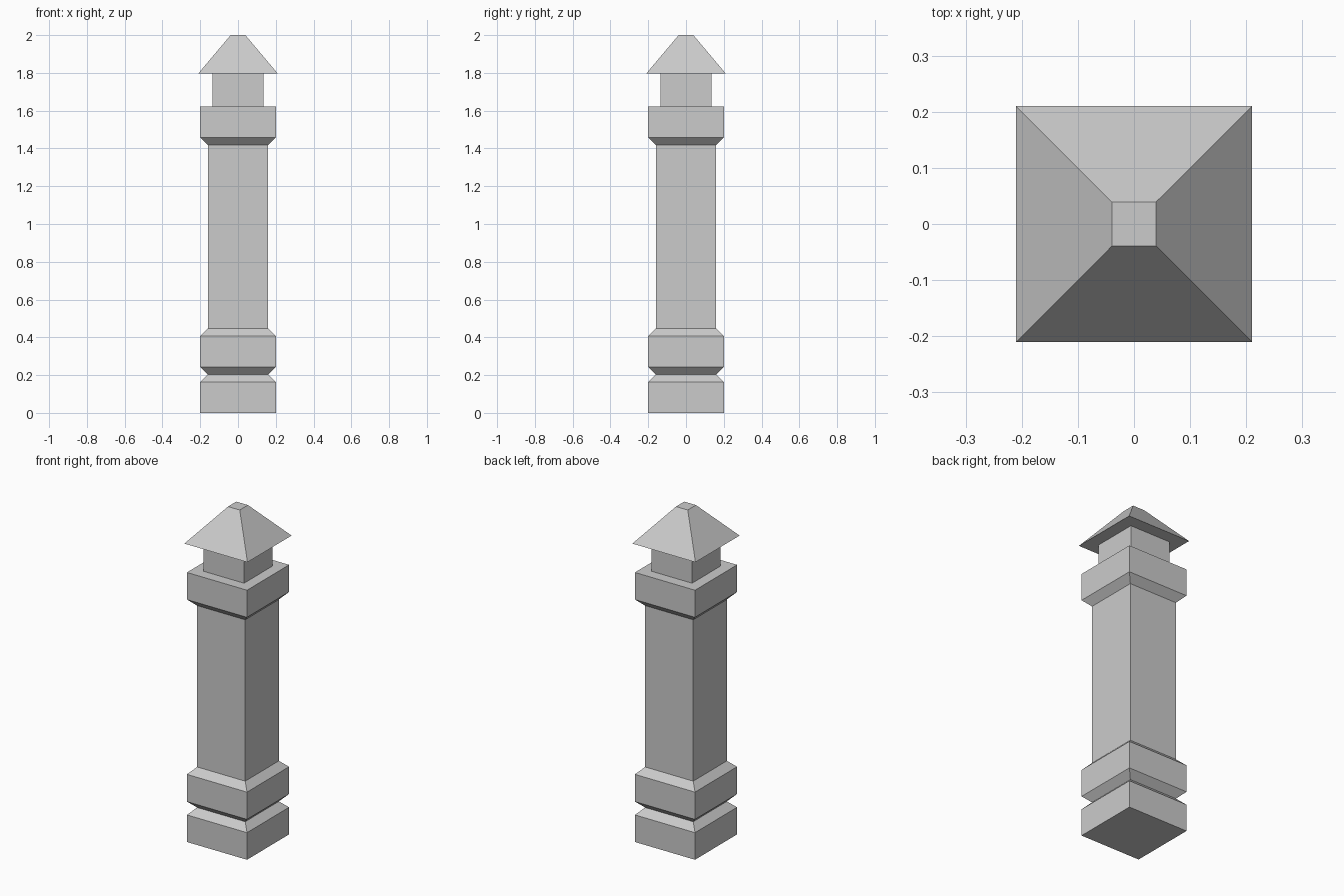
import bpy, bmesh

if "Cube" in bpy.data.objects:
    bpy.data.objects.remove(bpy.data.objects["Cube"])


def square_loft(name, profile):
    """Stack square rings given as (half width, height) and cap both ends."""
    bm = bmesh.new()
    rings = [[bm.verts.new((sx * h, sy * h, z))
              for sx, sy in ((-1, -1), (1, -1), (1, 1), (-1, 1))]
             for h, z in profile]
    for low, high in zip(rings, rings[1:]):
        for i in range(4):
            j = (i + 1) % 4
            bm.faces.new((low[i], low[j], high[j], high[i]))
    bm.faces.new(rings[0][::-1])
    bm.faces.new(rings[-1])
    mesh = bpy.data.meshes.new(name)
    bm.to_mesh(mesh)
    bm.free()
    obj = bpy.data.objects.new(name, mesh)
    bpy.context.collection.objects.link(obj)
    return obj


# Pillar: plinth, groove, lower band, shaft, upper band and neck
square_loft("pillar", [
    (0.20, 0.0), (0.20, 0.163), (0.16, 0.203),
    (0.20, 0.243), (0.20, 0.407), (0.16, 0.447),
    (0.16, 1.418), (0.20, 1.459), (0.20, 1.622),
    (0.135, 1.622), (0.135, 1.797),
])

# Overhanging roof with a small flat tip
square_loft("roof_cap", [(0.21, 1.797), (0.039, 2.0)])
